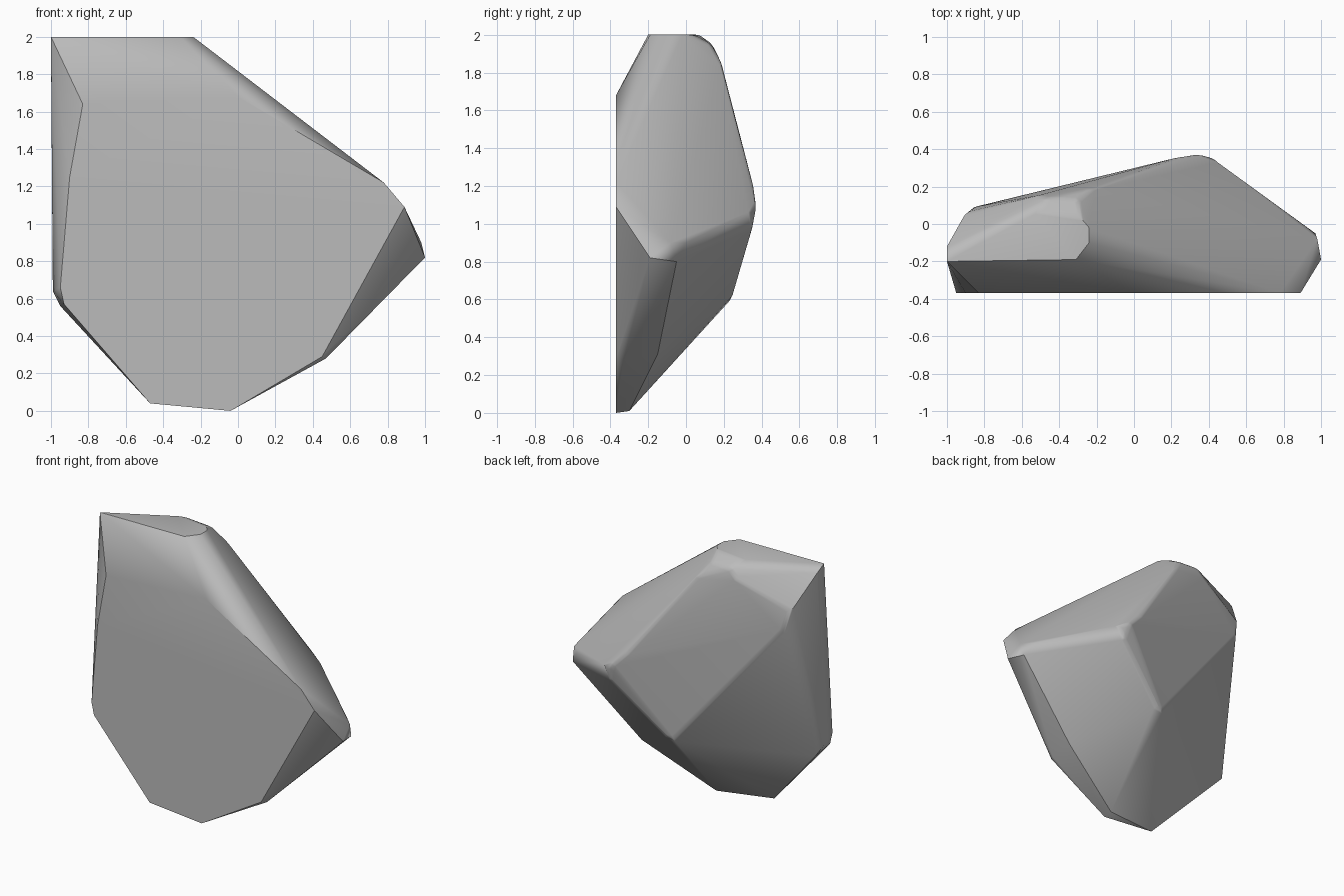
import bpy, bmesh, math

cube = bpy.data.objects.get("Cube")
if cube:
    bpy.data.objects.remove(cube, do_unlink=True)

# Stone material
stone = bpy.data.materials.new("stone_grey")
stone.use_nodes = True
grey = (0.5, 0.5, 0.5, 1)
stone.diffuse_color = grey
stone.node_tree.nodes["Principled BSDF"].inputs["Base Color"].default_value = grey

# Flat front outline (x, z)
FRONT_Y = -0.37
front = [(-.83, 1.64), (0, 1.68), (.78, 1.22), (.89, 1.09), (.45, .29),
         (-.04, 0), (-.47, .04), (-.93, .57), (-.95, .66), (-.9, 1.25)]

# Flat top outline (x, y)
top = [(-1, -.2), (-.31, -.19), (-.24, -.1), (-.24, -.02), (-.29, .04), (-.5, .07)]

# Corners of the back and sides (x, y, z)
corners = [
    (-1, -.12, 1.96), (-.9, .06, 1.72), (-.86, .09, 1.57),            # upper left
    (-.52, .15, 1.89), (-.46, .14, 1.95), (-.23, .19, 1.85), (-.3, .13, 1.95),  # upper back
    (.25, .36, 1.2), (.35, .375, 1.1), (.43, .35, 1.06), (.38, .35, .97),       # back peak
    (-.055, .24, .6), (.0, .24, .61),                                 # lower back
    (1, -.19, .82), (.97, -.05, .8), (.98, -.08, .9), (.9, 0, .9),    # right tip
    (.47, -.33, .28), (.47, -.15, .31), (-.04, -.3, .01),             # underside
    (-.99, -.22, .64), (-.95, -.17, .56),                             # lower left
]
points = [(x, FRONT_Y, z) for x, z in front] + [(x, y, 2) for x, y in top] + corners

# Boulder: convex shell of the corner points
bm = bmesh.new()
for p in points:
    bm.verts.new(p)
hull = bmesh.ops.convex_hull(bm, input=bm.verts[:])
bmesh.ops.delete(bm, geom=[v for v in bm.verts if not v.link_faces], context='VERTS')
bmesh.ops.dissolve_limit(bm, angle_limit=math.radians(3), verts=bm.verts[:], edges=bm.edges[:])

# Worn edges on the back
worn = [e for e in bm.edges
        if e.calc_face_angle(0) > math.radians(12) and min(v.co.y for v in e.verts) > 0.03]
bmesh.ops.bevel(bm, geom=worn, offset=0.035, segments=3, profile=0.5,
                affect='EDGES', clamp_overlap=True)
bmesh.ops.recalc_face_normals(bm, faces=bm.faces[:])
mesh = bpy.data.meshes.new("boulder")
bm.to_mesh(mesh)
bm.free()
mesh.materials.append(stone)
boulder = bpy.data.objects.new("boulder", mesh)
bpy.context.collection.objects.link(boulder)

# Smooth shading with sharp main ridges
bpy.ops.object.select_all(action='DESELECT')
boulder.select_set(True)
bpy.context.view_layer.objects.active = boulder
bpy.ops.object.shade_smooth_by_angle(angle=math.radians(35))
weighted = boulder.modifiers.new("weighted_normals", 'WEIGHTED_NORMAL')
weighted.keep_sharp = True
